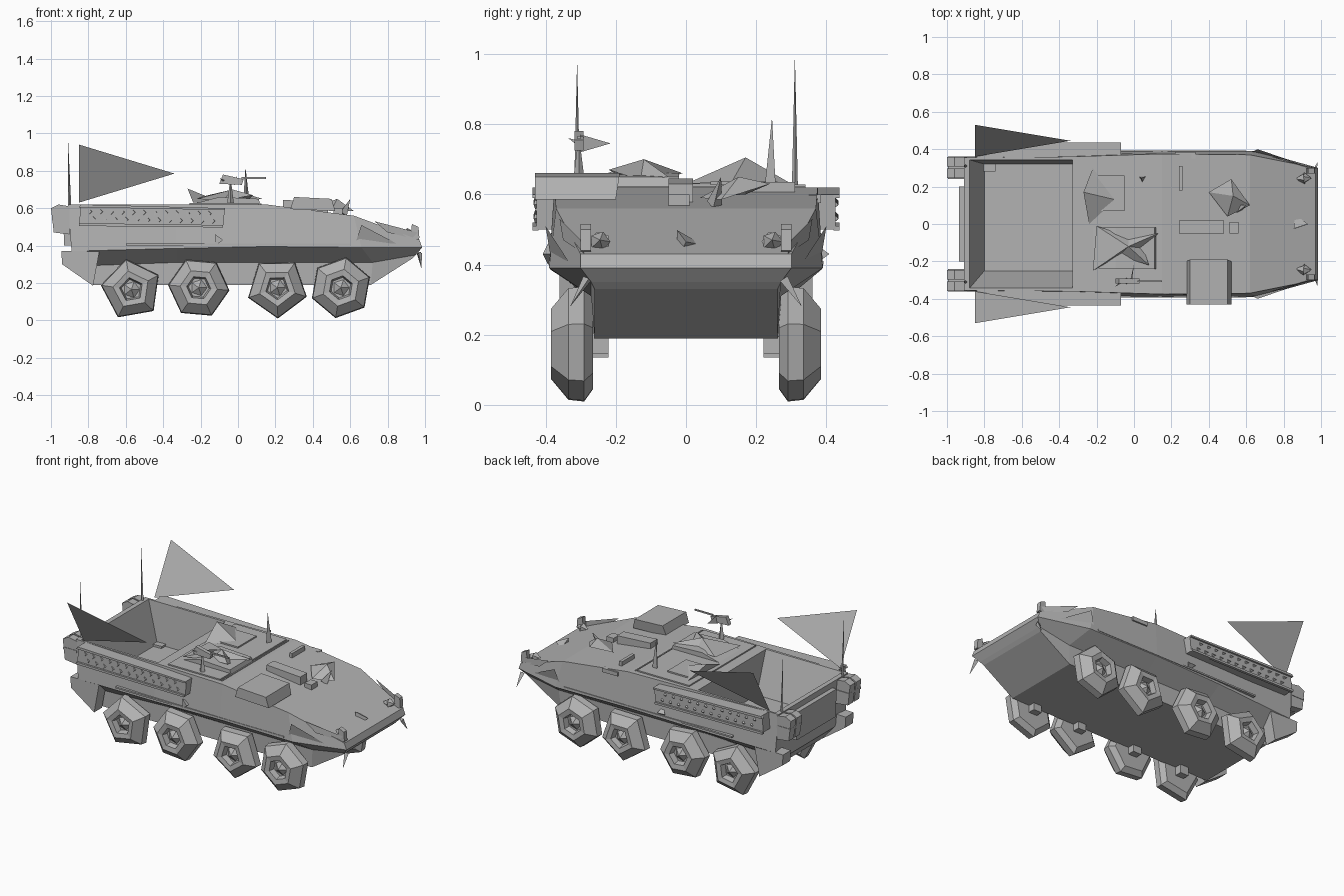
import bpy, bmesh
from math import cos, sin, pi, radians
from mathutils import Vector

old = bpy.data.objects.get("Cube")
if old:
    bpy.data.objects.remove(old, do_unlink=True)

grey = bpy.data.materials.new("plain grey")
grey.use_nodes = True
GREY = (0.45, 0.45, 0.45, 1)
grey.diffuse_color = GREY
grey.node_tree.nodes["Principled BSDF"].inputs["Base Color"].default_value = GREY


def make(name, verts, faces):
    bm = bmesh.new()
    vs = [bm.verts.new(v) for v in verts]
    for f in faces:
        bm.faces.new([vs[i] for i in f])
    bmesh.ops.triangulate(bm, faces=[f for f in bm.faces if len(f.verts) > 4])
    bmesh.ops.recalc_face_normals(bm, faces=bm.faces)
    me = bpy.data.meshes.new(name)
    bm.to_mesh(me)
    bm.free()
    me.materials.append(grey)
    ob = bpy.data.objects.new(name, me)
    bpy.context.collection.objects.link(ob)
    return ob


def loft(name, rings):
    """Skin a row of equal rings and cap both ends."""
    n = len(rings[0])
    verts = [p for r in rings for p in r]
    faces = [(k * n + i, k * n + (i + 1) % n, (k + 1) * n + (i + 1) % n, (k + 1) * n + i)
             for k in range(len(rings) - 1) for i in range(n)]
    last = (len(rings) - 1) * n
    faces += [tuple(range(n)), tuple(range(last, last + n))]
    return make(name, verts, faces)


def rect(x0, x1, y0, y1, z, tilt=0):
    return [(x0, y0, z), (x1, y0, z + tilt), (x1, y1, z + tilt), (x0, y1, z)]


def box(name, x0, x1, y0, y1, z0, z1, tilt=0):
    return loft(name, [rect(x0, x1, y0, y1, z0, tilt), rect(x0, x1, y0, y1, z1, tilt)])


def prism(name, outline, y0, y1):
    return loft(name, [[(x, y, z) for x, z in outline] for y in (y0, y1)])


def spike(name, base, tip, r, sides=4):
    """Thin pyramid from a base point to a tip."""
    base, tip = Vector(base), Vector(tip)
    q = (tip - base).to_track_quat('Z', 'Y')
    ring = [base + q @ Vector((r * cos(2 * pi * i / sides), r * sin(2 * pi * i / sides), 0))
            for i in range(sides)]
    return make(name, ring + [tip],
                [tuple(range(sides))] + [(i, (i + 1) % sides, sides) for i in range(sides)])


# Hull: half sections (bottom, lower wall, waist, roof edge) from rear to nose
sections = [
    [(-.78, .27, .19), (-.87, .27, .29), (-.89, .36, .37), (-.91, .355, .62)],
    [(-.33, .27, .19), (-.33, .27, .31), (-.33, .385, .385), (-.33, .36, .62)],
    [(.15, .27, .19), (.15, .27, .31), (.15, .39, .395), (.15, .375, .62)],
    [(.71, .26, .19), (.72, .27, .31), (.66, .39, .39), (.62, .37, .56)],
    [(.93, .26, .33), (.95, .27, .35), (.985, .30, .39), (.97, .30, .43)],
]
hull = loft("hull", [s + [(x, -y, z) for x, y, z in reversed(s)] for s in sections])

# Open troop bay cut into the rear roof
cutter = loft("bay_cutter", [rect(-.80, -.33, -.25, .32, .36), rect(-.885, -.33, -.35, .345, .64)])
cutter.hide_render = True
cut = hull.modifiers.new("bay", 'BOOLEAN')
cut.object = cutter
cut.operation = 'DIFFERENCE'
cut.solver = 'EXACT'
bpy.context.view_layer.objects.active = hull
bpy.ops.object.modifier_apply(modifier="bay")
bpy.data.objects.remove(cutter, do_unlink=True)

# Wheels: faceted tyres with a recessed hub
wheels = [(-.57, .165, 5, 100), (-.21, .175, 6, 55), (.21, .175, 5, 55), (.55, .175, 6, 20)]
for s, side in ((1, "left"), (-1, "right")):
    for n, (cx, cz, sides, turn) in enumerate(wheels):
        def ring(r, y):
            return [(cx + r * cos(radians(turn) + 2 * pi * i / sides), s * y,
                     cz + r * sin(radians(turn) + 2 * pi * i / sides)) for i in range(sides)]
        loft(f"{side}_wheel_{n}", [ring(.13, .265), ring(.165, .29), ring(.16, .335),
                                   ring(.10, .385), ring(.065, .38), ring(.055, .345)])
        spike(f"{side}_hub_{n}", (cx, s * .345, cz), (cx, s * .375, cz), .045, 5)
        box(f"{side}_axle_{n}", cx - .03, cx + .03, s * .22, s * .28, cz - .03, cz + .03)

    # Rear mudguard
    prism(f"{side}_mudguard", [(-.945, .37), (-.94, .30), (-.775, .185), (-.74, .375)],
          s * .28, s * .36)

    # Stowage rack with two rows of small teeth
    prism(f"{side}_rack", [(-.85, .515), (-.08, .50), (-.07, .60), (-.84, .62)], s * .35, s * .425)
    prism(f"{side}_rack_top_rail", [(-.85, .605), (-.07, .59), (-.07, .60), (-.84, .62)],
          s * .42, s * .437)
    prism(f"{side}_rack_bottom_rail", [(-.85, .505), (-.08, .497), (-.08, .51), (-.85, .52)],
          s * .42, s * .437)
    for row in range(2):
        for i in range(12):
            p = Vector((-.79 + i * .058 + row * .02, s * .424, .582 - row * .04 - i * .001))
            spike(f"{side}_rack_tooth", p, p + Vector((.008, s * .01, 0)), .017, 3)

    # Raised triangular hatch door, leaning outwards
    make(f"{side}_bay_door", [(-.85, s * .36, .63), (-.85, s * .53, .94), (-.34, s * .445, .785)],
         [(0, 1, 2)])

    # Fuel cans and bracket on the rear plate
    for i in range(2):
        y = .245 + i * .062
        prism(f"{side}_can_{i}", [(-.90, .46), (-.985, .47), (-1.0, .60), (-.96, .62), (-.90, .61)],
              s * y, s * (y + .052))
    box(f"{side}_can_strap", -.995, -.90, s * .24, s * .362, .535, .55)

    # Whip aerials
    top = 1.0 if s > 0 else .985
    spike(f"{side}_aerial", (-.90, s * .31, .60), (-.91, s * .31, top), .009)

    # Headlamp, guard and mirror at the nose
    spike(f"{side}_lamp_front", (.91, s * .245, .465), (.95, s * .245, .47), .03, 5)
    spike(f"{side}_lamp_back", (.91, s * .245, .465), (.86, s * .24, .46), .03, 5)
    box(f"{side}_lamp_stalk", .90, .92, s * .235, s * .255, .43, .46)
    make(f"{side}_nose_guard", [(.73, s * .36, .53), (.96, s * .30, .47), (.97, s * .29, .43),
                                (.80, s * .35, .47)], [(0, 1, 2, 3)])
    prism(f"{side}_marker", [(.92, .43), (.97, .44), (.965, .50), (.93, .515)], s * .27, s * .30)
    spike(f"{side}_nose_hook", (.97, s * .28, .36), (.98, s * .33, .28), .015, 3)
    make(f"{side}_front_fin", [(.63, s * .385, .42), (.85, s * .335, .41), (.66, s * .40, .51)],
         [(0, 1, 2)])

    # Side trim and step
    box(f"{side}_trim", -.60, .60, s * .37, s * .392, .40, .41)
    spike(f"{side}_step", (-.11, s * .38, .43), (-.08, s * .408, .43), .035, 3)

# Rear door
prism("rear_door", [(-.89, .40), (-.93, .40), (-.935, .58), (-.90, .58)], -.20, .20)

# Roof lids and seams
box("roof_seam_front", .118, .126, -.34, .34, .618, .624)
box("roof_plate", -.26, .11, -.34, .34, .615, .628)
box("roof_hatch", -.22, -.05, .07, .26, .625, .637)
make("tilted_lid", [(-.27, .17, .705), (-.24, .0, .63), (-.22, .30, .63), (-.10, .13, .635)],
     [(0, 1, 3), (0, 3, 2), (0, 2, 1)])

# Splayed plates of the gun station
make("gun_station", [(-.03, -.12, .70), (-.20, -.01, .66), (-.03, -.07, .64), (.13, -.05, .65),
                     (.05, -.13, .64), (.08, -.22, .67), (-.08, -.17, .64), (-.22, -.25, .65)],
     [(0, i, i % 7 + 1) for i in range(1, 8)])
prism("gun_base", [(-.25, .62), (.12, .62), (.11, .65), (-.10, .66)], -.24, -.02)

# Pintle gun
spike("gun_post", (-.04, -.305, .61), (-.04, -.305, .77), .02)
prism("gun_body", [(-.10, .73), (.02, .725), (.03, .755), (-.08, .78)], -.318, -.292)
box("gun_barrel", .02, .15, -.309, -.301, .757, .766)
spike("gun_grip", (-.06, -.30, .74), (-.10, -.335, .76), .012, 3)
make("gun_shield", [(-.02, -.30, .72), (.0, -.215, .745), (-.01, -.30, .77)], [(0, 1, 2)])

# Roof spike
spike("roof_mast", (.045, .245, .61), (.04, .245, .82), .022, 3)

# Forward roof boxes, driver hatch and vision blocks
box("centre_box", .24, .48, -.05, .02, .57, .645, -.015)
box("small_box", .51, .56, -.05, .01, .56, .60)
loft("side_box", [rect(.28, .52, -.43, -.20, .595, -.01), rect(.30, .50, -.43, -.19, .66, -.01)])
make("driver_hatch", [(.40, .17, .60), (.52, .24, .63), (.62, .10, .585), (.50, .04, .59),
                      (.53, .15, .65)], [(i, (i + 1) % 4, 4) for i in range(4)])
box("vision_block", .24, .26, .18, .31, .60, .635)
box("roof_vent", .22, .33, .35, .385, .575, .60)
spike("front_roof_spike", (.56, .08, .57), (.60, .10, .65), .025, 3)
spike("nose_wedge", (.86, 0, .455), (.93, 0, .465), .05, 3)
